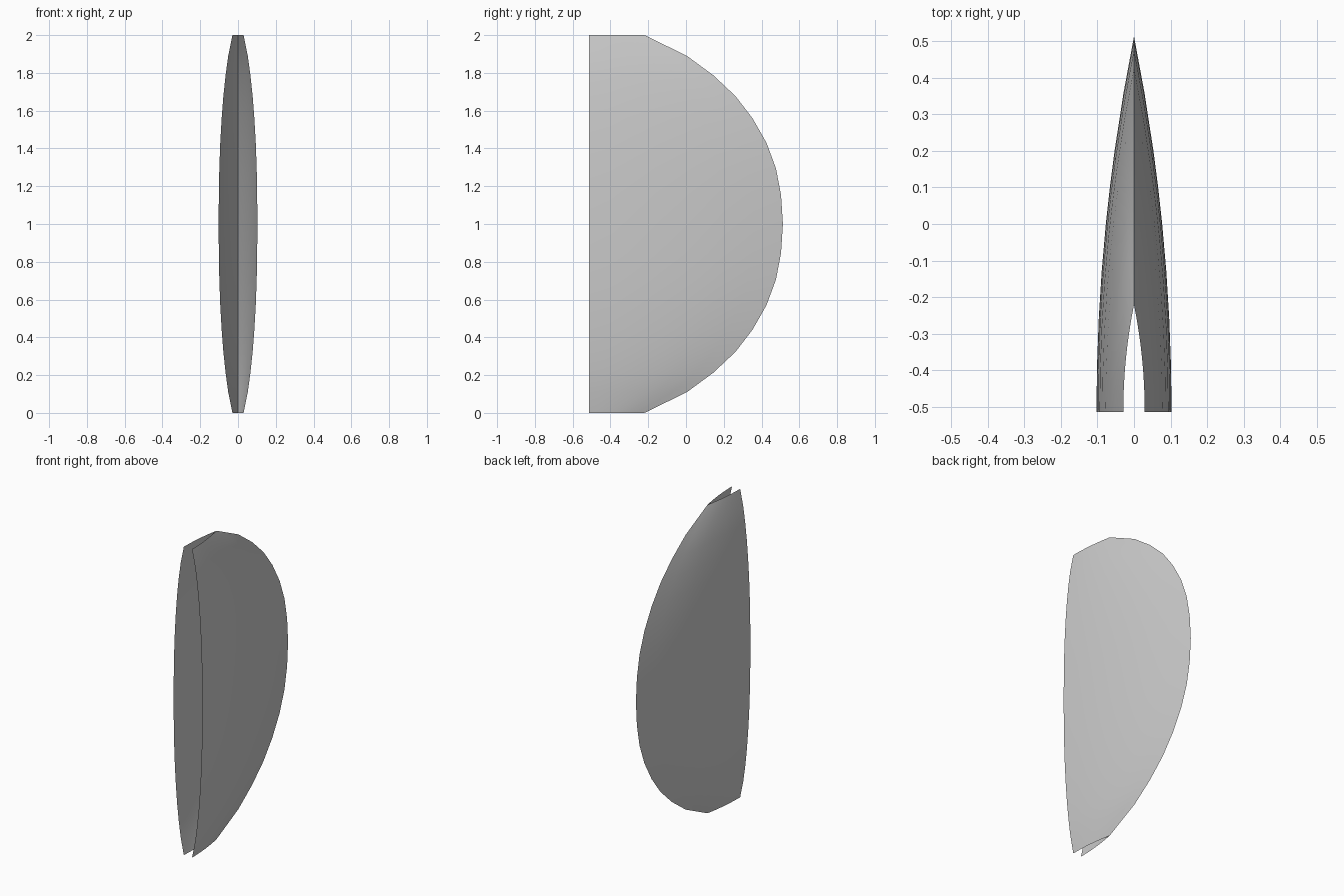
import bpy, bmesh

if "Cube" in bpy.data.objects:
    bpy.data.objects.remove(bpy.data.objects["Cube"])

# Rounded rear rim (y, height above middle), from the middle to the cut top
rim = [(0.513, 0.0), (0.503, 0.155), (0.476, 0.295), (0.426, 0.43), (0.352, 0.56),
       (0.262, 0.677), (0.145, 0.787), (0.005, 0.89), (-0.22, 1.0)]
rows = [(y, 1 - h) for y, h in reversed(rim[1:])] + [(y, 1 + h) for y, h in rim]
FRONT = -0.513
STEPS = [0, 0.12, 0.25, 0.375, 0.5, 0.6, 0.695, 0.85, 1]

# One curved side: every level is the same arc, scaled to its depth
bm = bmesh.new()
grid = []
for y, z in rows:
    d = y - FRONT
    grid.append([bm.verts.new((0.1 * d * (1 - t * t), FRONT + d * t, z)) for t in STEPS])
for a, b in zip(grid, grid[1:]):
    for j in range(len(STEPS) - 1):
        bm.faces.new((a[j], a[j + 1], b[j + 1], b[j]))
mesh = bpy.data.meshes.new("curved_shell")
bm.to_mesh(mesh)
bm.free()
shell = bpy.data.objects.new("curved_shell", mesh)
bpy.context.collection.objects.link(shell)

# Smooth faces with a sharp rear seam
for p in mesh.polygons:
    p.use_smooth = True
seam = {v.index for v in mesh.vertices if abs(v.co.x) < 1e-6}
for e in mesh.edges:
    e.use_edge_sharp = set(e.vertices) <= seam

# Mirror into the two-sided open shell
mod = shell.modifiers.new("mirror", 'MIRROR')
mod.use_axis[0] = True
mod.merge_threshold = 0.0005
